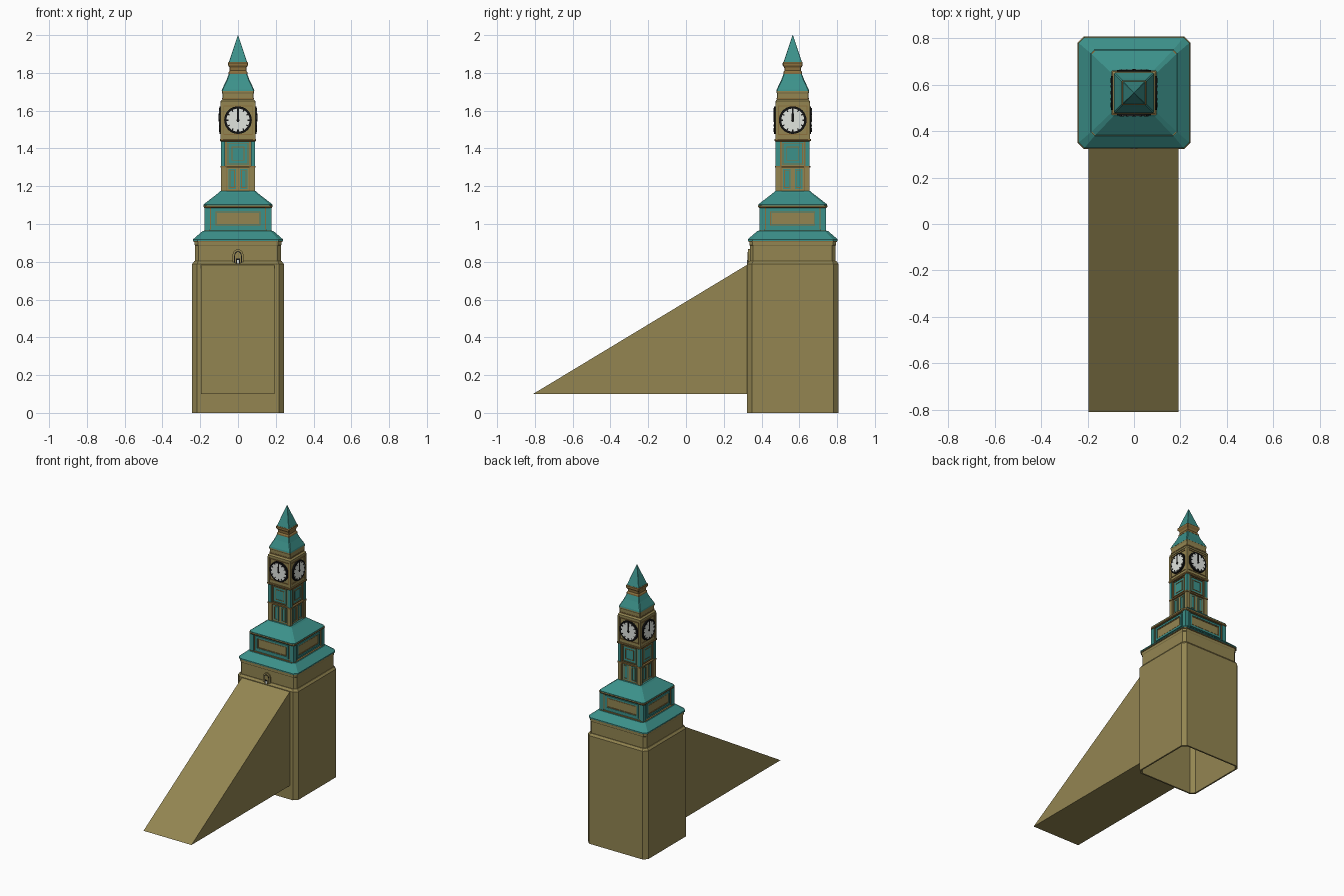
import bpy, bmesh, math
from mathutils import Matrix

if "Cube" in bpy.data.objects:
    bpy.data.objects.remove(bpy.data.objects["Cube"])

CY = 0.565  # tower centre in y


def material(name, rgb):
    m = bpy.data.materials.new(name)
    m.diffuse_color = (*rgb, 1)
    m.use_nodes = True
    m.node_tree.nodes["Principled BSDF"].inputs["Base Color"].default_value = m.diffuse_color
    return m


STONE = material("sandstone", (0.292, 0.235, 0.083))
TEAL = material("teal copper", (0.045, 0.283, 0.255))
BRONZE = material("bronze trim", (0.262, 0.162, 0.048))
BLACK = material("black", (0.006, 0.006, 0.006))
WHITE = material("dial white", (0.75, 0.78, 0.74))


def finish(name, bm, mat, y=CY):
    bmesh.ops.recalc_face_normals(bm, faces=bm.faces)
    me = bpy.data.meshes.new(name)
    bm.to_mesh(me)
    bm.free()
    me.materials.append(mat)
    ob = bpy.data.objects.new(name, me)
    ob.location.y = y
    bpy.context.collection.objects.link(ob)
    return ob


def loft(name, mat, rings):
    """Stack of chamfered squares: (z, half width, corner chamfer)."""
    bm = bmesh.new()
    prev = None
    for i, (z, w, c) in enumerate(rings):
        a = w - c
        pts = [(a, -w), (w, -a), (w, a), (a, w), (-a, w), (-w, a), (-w, -a), (-a, -w)]
        ring = [bm.verts.new((x, y, z)) for x, y in pts]
        if prev:
            for k in range(8):
                bm.faces.new((prev[k], prev[(k + 1) % 8], ring[(k + 1) % 8], ring[k]))
        if i in (0, len(rings) - 1):
            bm.faces.new(ring)
        prev = ring
    return finish(name, bm, mat)


def add_box(bm, x0, x1, z0, z1, d0, d1):
    m = Matrix.Translation(((x0 + x1) / 2, -(d0 + d1) / 2, (z0 + z1) / 2)) @ \
        Matrix.Diagonal((x1 - x0, d1 - d0, z1 - z0, 1))
    bmesh.ops.create_cube(bm, size=1, matrix=m)


def four_sides(bm):
    geom = bm.verts[:] + bm.edges[:] + bm.faces[:]
    for k in (1, 2, 3):
        new = bmesh.ops.duplicate(bm, geom=geom)["geom"]
        bmesh.ops.rotate(bm, verts=[g for g in new if isinstance(g, bmesh.types.BMVert)],
                         matrix=Matrix.Rotation(k * math.pi / 2, 3, 'Z'))


def plates(name, mat, boxes):
    """Boxes (x0, x1, z0, z1, inner depth, outer depth) repeated on four sides."""
    bm = bmesh.new()
    for b in boxes:
        add_box(bm, *b)
    four_sides(bm)
    return finish(name, bm, mat)


def frame(x0, x1, z0, z1, t, d0, d1):
    return [(x0, x1, z0, z0 + t, d0, d1), (x0, x1, z1 - t, z1, d0, d1),
            (x0, x0 + t, z0 + t, z1 - t, d0, d1), (x1 - t, x1, z0 + t, z1 - t, d0, d1)]


def piers(name, mat, w, t, z0, z1):
    """Square pier on each corner."""
    return plates(name, mat, [(w - t, w, z0, z1, w - t, w)])


def discs(bm, r, z, d0, d1, seg=32):
    m = Matrix.Translation((0, -(d0 + d1) / 2, z)) @ Matrix.Rotation(math.pi / 2, 4, 'X')
    bmesh.ops.create_cone(bm, cap_ends=True, segments=seg, radius1=r, radius2=r,
                          depth=d1 - d0, matrix=m)


# Base: hollow shell open at the bottom, then the narrower block above it
loft("base_shell", STONE, [(0.77, .232, .026), (0, .232, .026), (0, .243, .027), (.788, .243, .027),
                           (.803, .232, .022)])
loft("upper_base", STONE, [(.79, .227, .018), (.885, .227, .018), (.89, .23, .018), (.91, .23, .018)])

# Ramp wedge in front
bm = bmesh.new()
sides = [[bm.verts.new((x, y, z)) for y, z in ((-.81, .1), (.325, .1), (.325, .785))]
         for x in (-.195, .192)]
for s in sides:
    bm.faces.new(s)
for k in range(3):
    j = (k + 1) % 3
    bm.faces.new((sides[0][k], sides[0][j], sides[1][j], sides[1][k]))
finish("ramp", bm, STONE, 0)

# Arched doorway above the ramp
def arch(r, zb, zs):
    n = 12
    return [(r, zb)] + [(r * math.cos(math.pi * k / n), zs + r * 1.2 * math.sin(math.pi * k / n))
                        for k in range(n + 1)] + [(-r, zb)]


def arch_plate(name, mat, r, zb, d):
    bm = bmesh.new()
    f = bm.faces.new([bm.verts.new((x, -.22, z)) for x, z in arch(r, zb, .832)])
    new = bmesh.ops.extrude_face_region(bm, geom=[f])["geom"]
    bmesh.ops.translate(bm, verts=[v for v in new if isinstance(v, bmesh.types.BMVert)],
                        vec=(0, .22 - d, 0))
    finish(name, bm, mat)


arch_plate("door_surround", STONE, .029, .79, .236)
arch_plate("door_outline", BLACK, .020, .79, .2375)
arch_plate("door_leaf", STONE, .016, .79, .239)
bm = bmesh.new()
add_box(bm, -.010, .010, .792, .818, .236, .240)
finish("door_opening", bm, BLACK)
bm = bmesh.new()
add_box(bm, -.006, .006, .79, .81, .236, .241)
finish("door_step", bm, WHITE)

# Lower roof
loft("lower_roof_trim", BRONZE, [(.906, .235, .02), (.912, .235, .02)])
loft("lower_roof", TEAL, [(.911, .238, .024), (.919, .238, .024), (.963, .187, .016)])

# Panelled stage
loft("panel_stage", TEAL, [(.955, .168, .005), (1.10, .168, .005)])
piers("panel_stage_piers", TEAL, .177, .03, .96, 1.09)
plates("panel_stage_pier_trim", BRONZE, [b for s in (1, -1) for b in
       [(min(s * .142, s * .148), max(s * .142, s * .148), .972, 1.085, .16, .173)]])
loft("panel_stage_foot", BRONZE, [(.958, .18, .01), (.966, .18, .01)])
plates("stage_panel_frame", TEAL, frame(-.132, .132, .98, 1.078, .013, .16, .175))
plates("stage_panel_trim", BRONZE, frame(-.119, .119, .993, 1.065, .005, .16, .172))
plates("stage_panel", STONE, [(-.112, .112, 1.0, 1.058, .16, .171)])
loft("panel_stage_cornice", BRONZE, [(1.086, .179, .008), (1.091, .183, .01), (1.099, .183, .01)])

# Upper roof
loft("upper_roof", TEAL, [(1.096, .182, .016), (1.104, .182, .016), (1.165, .103, .012), (1.175, .093, .008)])

# Shaft: corner piers, twin panels below, framed panel above
loft("shaft_core", STONE, [(1.165, .08, .004), (1.45, .08, .004)])
piers("shaft_piers_low", STONE, .090, .026, 1.17, 1.305)
piers("shaft_piers_high", TEAL, .090, .022, 1.305, 1.44)
plates("shaft_pier_edges", BRONZE, [(s * .0635 - .003, s * .0635 + .003, 1.175, 1.44, .07, .087)
                                    for s in (1, -1)])
twin = [(s * .031 - .020, s * .031 + .020, 1.185, 1.292) for s in (1, -1)]
plates("twin_panels", TEAL, [(*b, .07, .083) for b in twin])
plates("twin_panel_trim", BRONZE, [q for x0, x1, z0, z1 in twin for q in
                                   frame(x0 + .006, x1 - .006, z0 + .006, z1 - .006, .004, .07, .086)])
loft("string_course_low", BRONZE, [(1.298, .093, .003), (1.308, .093, .003)])
plates("framed_panel", TEAL, [(-.058, .058, 1.312, 1.434, .07, .083)])
plates("framed_panel_trim", BRONZE, frame(-.055, .055, 1.316, 1.43, .005, .07, .088))
plates("framed_panel_inner", BRONZE, frame(-.034, .034, 1.336, 1.41, .004, .07, .086))
loft("string_course_high", BRONZE, [(1.436, .09, .003), (1.441, .096, .003), (1.45, .096, .003)])

# Clock stage
loft("clock_stage", STONE, [(1.449, .087, .003), (1.65, .087, .003)])
piers("clock_stage_piers", STONE, .092, .012, 1.45, 1.64)
plates("clock_frame", BRONZE, frame(-.078, .078, 1.472, 1.628, .005, .08, .092))
for name, mat, r, d in (("clock_rim", BLACK, .073, .098), ("clock_dial", WHITE, .061, .0995)):
    bm = bmesh.new()
    discs(bm, r, 1.55, .08, d)
    four_sides(bm)
    finish(name, bm, mat)
bm = bmesh.new()
for k in range(12):  # hour marks
    m = Matrix.Translation((0, 0, 1.55)) @ Matrix.Rotation(k * math.pi / 6, 4, 'Y') @ \
        Matrix.Translation((0, -.0985, .057)) @ Matrix.Diagonal((.008 if k % 3 == 0 else .006, .005, .012, 1))
    bmesh.ops.create_cube(bm, size=1, matrix=m)
add_box(bm, -.004, .004, 1.54, 1.608, .097, .101)   # minute hand
add_box(bm, -.006, .006, 1.543, 1.585, .097, .102)  # hour hand
discs(bm, .008, 1.55, .097, .102, 12)
four_sides(bm)
finish("clock_hands_and_marks", bm, BLACK)

# Clock cornice, belfry roof, collar and spire
loft("clock_cornice", STONE, [(1.638, .092, .003), (1.65, .092, .003), (1.66, .083, .003),
                              (1.69, .083, .003), (1.697, .086, .003), (1.704, .086, .003)])
loft("cornice_band", BRONZE, [(1.662, .085, .003), (1.668, .085, .003)])
loft("belfry_roof", TEAL, [(1.703, .087, .005), (1.712, .085, .005), (1.76, .062, .005), (1.796, .048, .004)])
loft("collar", BRONZE, [(1.794, .050, .003), (1.803, .050, .003), (1.812, .044, .003),
                        (1.828, .045, .003), (1.84, .053, .003), (1.853, .053, .003), (1.857, .05, .003)])
loft("spire", TEAL, [(1.855, .049, .002), (1.865, .046, .002), (2.0, .001, .0003)])
